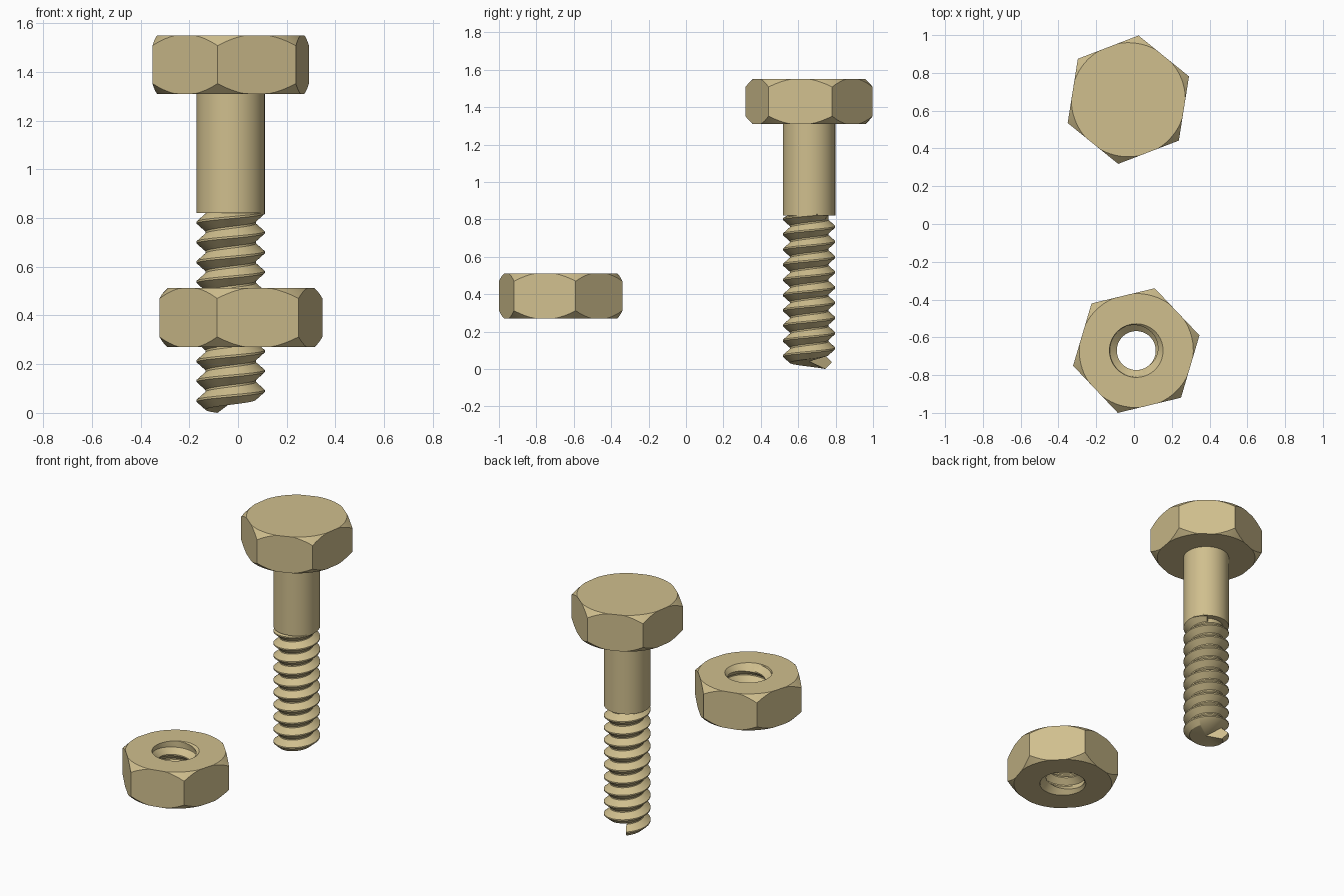
import bpy, bmesh
from math import sin, cos, radians, pi

if "Cube" in bpy.data.objects:
    bpy.data.objects.remove(bpy.data.objects["Cube"])

SEG = 72
PITCH = 0.0813
R_OUT, R_ROOT = 0.14, 0.103
PROFILE = [(0.0, R_ROOT), (0.4, R_OUT), (0.5, R_OUT), (0.9, R_ROOT)]

brass = bpy.data.materials.new("tan_metal")
brass.diffuse_color = (0.63, 0.52, 0.27, 1)
brass.use_nodes = True
brass.node_tree.nodes["Principled BSDF"].inputs["Base Color"].default_value = brass.diffuse_color


def finish(bm, name, loc):
    bmesh.ops.remove_doubles(bm, verts=bm.verts, dist=1e-5)
    bmesh.ops.dissolve_degenerate(bm, edges=bm.edges, dist=1e-5)
    bmesh.ops.holes_fill(bm, edges=[e for e in bm.edges if e.is_boundary], sides=0)
    bmesh.ops.recalc_face_normals(bm, faces=bm.faces)
    me = bpy.data.meshes.new(name)
    bm.to_mesh(me)
    bm.free()
    ob = bpy.data.objects.new(name, me)
    ob.location = (loc[0], loc[1], 0)
    me.materials.append(brass)
    bpy.context.collection.objects.link(ob)
    bpy.ops.object.select_all(action='DESELECT')
    ob.select_set(True)
    bpy.context.view_layer.objects.active = ob
    bpy.ops.object.shade_smooth_by_angle(angle=radians(30))


def point(bm, r, a, z):
    return bm.verts.new((r * cos(a), r * sin(a), z))


def bridge(bm, a, b):
    for i in range(len(a)):
        j = (i + 1) % len(a)
        bm.faces.new((a[i], a[j], b[j], b[i]))


def add_hex(bm, rot, z0, z1, corner=0.344, disc=0.302, hole=None):
    """Hexagonal prism whose corners are cut by a 45 degree cone at both ends."""
    angs = [rot + 2 * pi * i / SEG for i in range(SEG)]
    hexr = [corner * cos(pi / 6) / cos((2 * pi * i / SEG) % (pi / 3) - pi / 6) for i in range(SEG)]
    drop = [max(0, h - disc) for h in hexr]
    flat = [min(disc, h) for h in hexr]
    rings = [
        [point(bm, f, a, z0) for f, a in zip(flat, angs)],
        [point(bm, h, a, z0 + d) for h, a, d in zip(hexr, angs, drop)],
        [point(bm, h, a, z1 - d) for h, a, d in zip(hexr, angs, drop)],
        [point(bm, f, a, z1) for f, a in zip(flat, angs)],
    ]
    if hole:
        rings.insert(0, [point(bm, hole, a, z0) for a in angs])
        rings.append([point(bm, hole, a, z1) for a in angs])
    else:
        bm.faces.new(rings[0])
        bm.faces.new(rings[-1])
    for a, b in zip(rings, rings[1:]):
        bridge(bm, a, b)


def add_thread(bm, start, z0, turns, limit):
    """Right-handed helical surface; returns its columns of vertices."""
    cols = []
    for i in range(SEG + 1):
        a = start + 2 * pi * i / SEG
        col = []
        for t in range(turns):
            for s, r in PROFILE:
                r, z = limit(r, z0 + (t + s + i / SEG) * PITCH)
                col.append(point(bm, r, a, z))
        cols.append(col)
    for a, b in zip(cols, cols[1:]):
        for j in range(len(a) - 1):
            bm.faces.new((a[j], b[j], b[j + 1], a[j + 1]))
    return cols


BOLT = (-0.03, 0.658)
NUT = (0.012, -0.67)

# bolt head
bm = bmesh.new()
add_hex(bm, radians(21), 1.31, 1.55)
finish(bm, "bolt_head", BOLT)

# plain shank
bm = bmesh.new()
angs = [2 * pi * i / SEG for i in range(SEG)]
low = [point(bm, R_OUT, a, 0.82) for a in angs]
high = [point(bm, R_OUT, a, 1.32) for a in angs]
bridge(bm, low, high)
bm.faces.new(low)
bm.faces.new(high)
finish(bm, "bolt_shank", BOLT)

# threaded end, with helical bottom edge and stepped cap
bm = bmesh.new()
cols = add_thread(bm, radians(122), 0.0, 12,
                  lambda r, z: (r, z) if z < 0.83 else (R_ROOT, 0.83))
centre = bm.verts.new((0, 0, PITCH / 2))
for a, b in zip(cols, cols[1:]):
    bm.faces.new((centre, b[0], a[0]))
bm.faces.new([centre] + cols[0][:5])
finish(bm, "bolt_thread", BOLT)

# hexagonal nut with threaded, slightly countersunk hole
N0, N1, RIM = 0.27, 0.512, 0.142


def nut_limit(r, z):
    if z <= N0 or z >= N1:
        return RIM, min(max(z, N0), N1)
    return max(r, RIM - (z - N0), RIM - (N1 - z)), z


bm = bmesh.new()
add_hex(bm, radians(13.5), N0, N1, hole=RIM)
add_thread(bm, radians(13.5), N0 - 0.1, 6, nut_limit)
finish(bm, "nut", NUT)
